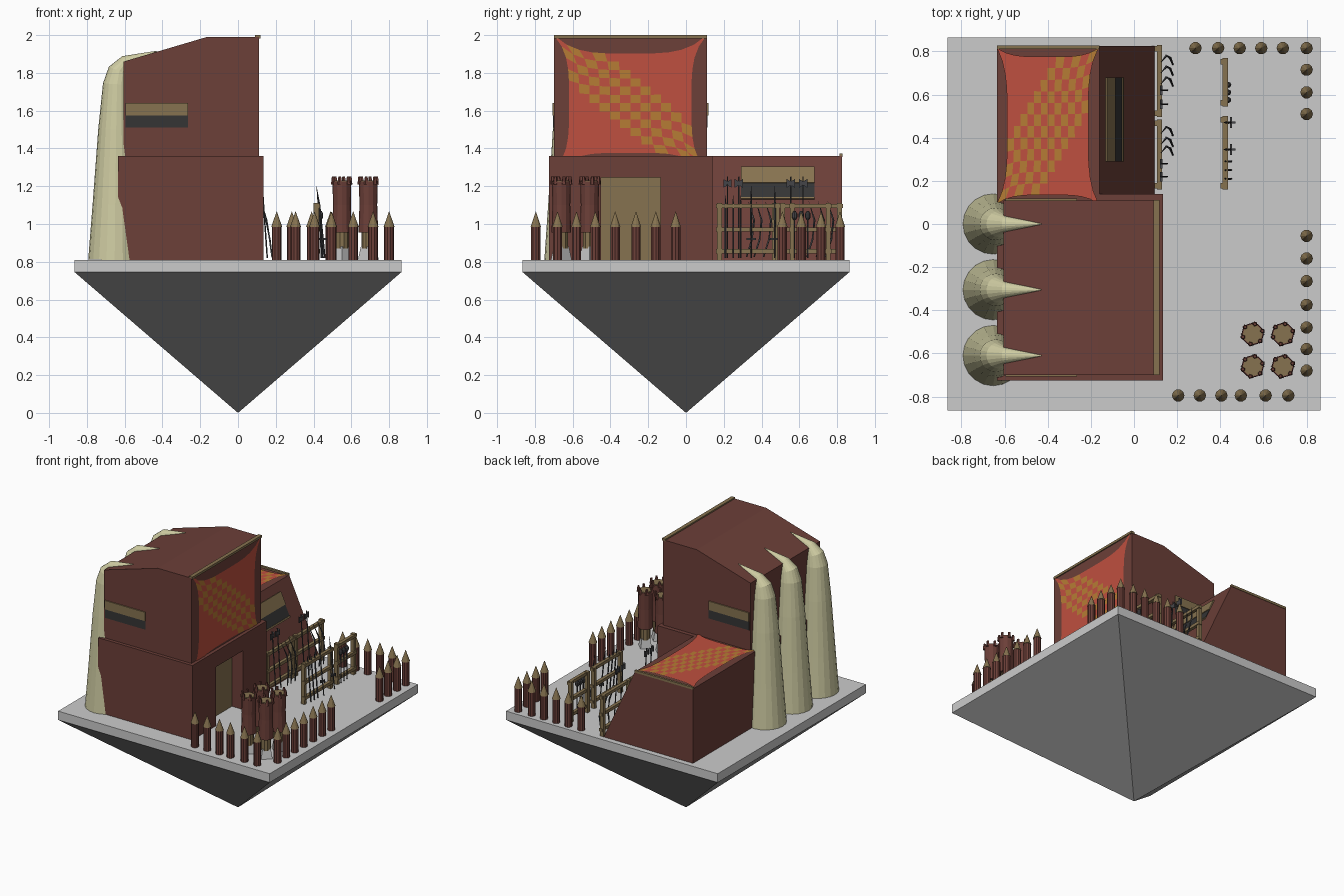
import bpy, bmesh, math
from mathutils import Vector

if "Cube" in bpy.data.objects:
    bpy.data.objects.remove(bpy.data.objects["Cube"])


def mat(name, r, g, b):
    m = bpy.data.materials.new(name)
    m.diffuse_color = (r, g, b, 1)
    m.use_nodes = True
    m.node_tree.nodes["Principled BSDF"].inputs["Base Color"].default_value = m.diffuse_color
    return m


BROWN = mat("brown_plaster", .15, .05, .04)
WOOD = mat("wood", .24, .17, .08)
RED = mat("red_cloth", .52, .08, .05)
ORANGE = mat("orange_cloth", .47, .2, .035)
IVORY = mat("ivory", .62, .6, .36)
DARK = mat("dark_opening", .035, .035, .035)
IRON = mat("iron", .06, .06, .065)


def finish(name, bm, *mats):
    bmesh.ops.recalc_face_normals(bm, faces=bm.faces[:])
    me = bpy.data.meshes.new(name)
    bm.to_mesh(me)
    bm.free()
    ob = bpy.data.objects.new(name, me)
    bpy.context.collection.objects.link(ob)
    for m in mats:
        if m:
            me.materials.append(m)
    return ob


def prism(name, pts, y0, y1, m=None):
    """Extrude an xz profile along y."""
    bm = bmesh.new()
    f = bm.faces.new([bm.verts.new((x, y0, z)) for x, z in pts])
    ext = bmesh.ops.extrude_face_region(bm, geom=[f])["geom"]
    bmesh.ops.translate(bm, vec=(0, y1 - y0, 0),
                        verts=[v for v in ext if isinstance(v, bmesh.types.BMVert)])
    return finish(name, bm, m)


def box(name, x0, x1, y0, y1, z0, z1, m=None):
    return prism(name, [(x0, z0), (x1, z0), (x1, z1), (x0, z1)], y0, y1, m)


def tube(name, path, n, m=None):
    """Sweep circles along (x, y, z, radius) points."""
    bm = bmesh.new()
    P = [Vector(p[:3]) for p in path]
    rings = []
    for i, p in enumerate(P):
        d = P[min(i + 1, len(P) - 1)] - P[max(i - 1, 0)]
        q = d.to_track_quat('Z', 'Y')
        r = path[i][3]
        rings.append([bm.verts.new(p + q @ Vector((r * math.cos(a), r * math.sin(a), 0)))
                      for a in (2 * math.pi * k / n for k in range(n))])
    for a, b in zip(rings, rings[1:]):
        for k in range(n):
            bm.faces.new((a[k], a[(k + 1) % n], b[(k + 1) % n], b[k]))
    bm.faces.new(rings[0])
    bm.faces.new(rings[-1])
    return finish(name, bm, m)


def cloth(name, place, ku, kv, flip, n=12):
    """Checkered hide stretched between its four corners."""
    bm = bmesh.new()
    g = []
    for i in range(n + 1):
        row = []
        for j in range(n + 1):
            u, v = 2 * i / n - 1, 2 * j / n - 1
            row.append(bm.verts.new(place(u * (1 - ku * (1 - v ** 4)), v * (1 - kv * (1 - u ** 4)))))
        g.append(row)
    for i in range(n):
        for j in range(n):
            f = bm.faces.new((g[i][j], g[i + 1][j], g[i + 1][j + 1], g[i][j + 1]))
            d = abs(i - j) if flip else abs(i + j - n + 1)
            f.material_index = int(d <= 4 and (i // 1 + j) % 2 == 0)
    return finish(name, bm, RED, ORANGE)


# Floating base: slab and inverted pyramid
S = .865
box("base_slab", -S, S, -S, S, .745, .81)
bm = bmesh.new()
c = [bm.verts.new((x * S, y * S, .745)) for x, y in ((-1, -1), (1, -1), (1, 1), (-1, 1))]
tip = bm.verts.new((0, 0, 0))
bm.faces.new(c)
for k in range(4):
    bm.faces.new((c[k], c[(k + 1) % 4], tip))
finish("base_pyramid", bm, mat("rock", .3, .3, .3))

# Main hall with recessed doorway
hall = box("lower_hall", -.635, .135, -.725, .14, .81, 1.36, BROWN)
cut = box("door_cutter", .035, .3, -.45, -.135, .7, 1.245)
cut.hide_render = True
cut.hide_viewport = True
mod = hall.modifiers.new("doorway", 'BOOLEAN')
mod.object = cut
mod.operation = 'DIFFERENCE'
mod.solver = 'EXACT'
box("door", .03, .045, -.45, -.135, .81, 1.245, WOOD)
prism("upper_hall", [(-.605, 1.36), (.11, 1.36), (.11, 1.99), (-.165, 1.99), (-.605, 1.86)],
      -.70, .11, BROWN)
box("roof_edge_beam", .09, .118, -.70, .112, 1.983, 2.0, WOOD)

# Upper windows with wooden shutters on both sides
for tag, y, s in (("front", -.70, -1), ("back", .11, 1)):
    y0, y1 = sorted((y - .01 * s, y + .008 * s))
    box(tag + "_shutter", -.595, -.265, y0, y1, 1.575, 1.64, WOOD)
    y0, y1 = sorted((y - .01 * s, y + .003 * s))
    box(tag + "_window", -.595, -.265, y0, y1, 1.51, 1.575, DARK)

# Back wing with sloped front, skylight and roof trim
prism("back_wing", [(-.635, .81), (.095, .81), (-.16, 1.36), (-.635, 1.36)], .14, .825, BROWN)


def slope(z, o):
    return (-.16 + (1.36 - z) * .464 + o, z + o * .46)


for nm, za, zb, o, m in (("wing_shutter", 1.30, 1.215, .008, WOOD),
                         ("wing_window", 1.215, 1.14, .003, DARK),
                         ("wing_sill", 1.14, 1.13, .008, WOOD)):
    prism(nm, [slope(za, -.01), slope(zb, -.01), slope(zb, o), slope(za, o)], .29, .68, m)
box("wing_roof_beam", -.635, -.16, .812, .828, 1.355, 1.372, WOOD)

# Stretched hides
cloth("wall_cloth", lambda u, v: (.115, -.295 + .405 * u, 1.64 + .36 * v), .2, .27, False)
cloth("roof_cloth", lambda u, v: (-.4 + .235 * u, .455 + .36 * v, 1.367), .2, .11, True)

# Three tusks along the left wall
for y in (0, -.305, -.61):
    t = tube("tusk", [(-.653, y, .81, .14), (-.65, y, 1.1, .12), (-.645, y, 1.5, .095),
                      (-.64, y, 1.74, .075), (-.628, y, 1.81, .06), (-.595, y, 1.855, .038),
                      (-.43, y, 1.915, .002)], 20, IVORY)

# Palisade stakes
stakes = [(x, -.795) for x in (.205, .305, .405, .495, .61, .715)]
stakes += [(.8, y) for y in (-.68, -.58, -.48, -.375, -.265, -.16, -.055, .51, .61, .715, .815)]
stakes += [(x, .815) for x in (.285, .39, .49, .59, .69)]
for x, y in stakes:
    tube("stake", [(x, y, .81, .026), (x, y, .99, .026)], 10, BROWN)
    tube("stake_tip", [(x, y, .985, .029), (x, y, 1.065, .001)], 10, WOOD)

# Four training posts: stone foot, wooden core, padded jacket with ragged rim
for x in (.55, .69):
    for y in (-.51, -.66):
        tube("post_foot", [(x, y, .81, .055), (x, y, .88, .04)], 4)
        tube("post_core", [(x, y, .87, .036), (x, y, .97, .036)], 10, WOOD)
        tube("post_jacket", [(x, y, .955, .052), (x, y, 1.1, .047), (x, y, 1.225, .05)], 12, BROWN)
        tube("post_top", [(x, y, 1.22, .045), (x, y, 1.23, .045)], 12, WOOD)
        for k in range(6):
            a = k * math.pi / 3 + .3
            px, py = x + .047 * math.cos(a), y + .047 * math.sin(a)
            tube("jacket_rim", [(px, py, 1.21, .013), (px, py, 1.252, .008)], 5, BROWN)

# Weapon racks
for x, y0, y1 in ((.11, .165, .48), (.11, .5, .825), (.415, .165, .495), (.415, .55, .765)):
    for y in (y0, y1 - .025):
        box("rack_post", x - .014, x + .014, y, y + .025, .81, 1.11, WOOD)
    for z in (.845, .96, 1.085):
        box("rack_rail", x - .004, x + .02, y0 - .005, y1 + .005, z, z + .022, WOOD)

# Curved blades and axes on the near rack
for y in (.35, .39, .44, .67, .72, .77):
    tube("curved_blade", [(.125, y - .02, 1.12, .001), (.15, y + .01, 1.02, .006),
                          (.168, y, .92, .006), (.18, y - .03, .825, .004)], 4, IRON)
for y in (.22, .28, .555, .62):
    tube("axe_shaft", [(.155, y, .82, .004), (.125, y, 1.25, .004)], 5, IRON)
    for s in (-1, 1):
        h = box("axe_head", .121, .131, y, y + .022 * s, 1.205, 1.225, IRON)
        for v in h.data.vertices:
            if abs(v.co.y - y) > .01:
                v.co.z += .013 if v.co.z > 1.215 else -.013

# Spears, swords and maces on the far rack
for y in (.345, .47):
    tube("long_sword", [(.46, y, .82, .004), (.43, y, 1.1, .006), (.415, y, 1.2, .001)], 4, IRON)
    box("sword_guard", .446, .454, y - .025, y + .025, .915, .925, IRON)
    box("sword_cross_guard", .43, .47, y - .004, y + .004, .915, .925, IRON)
for y in (.21, .25, .29):
    tube("short_spear", [(.45, y, .82, .005), (.425, y, 1.1, .005), (.42, y, 1.15, .001)], 5, IRON)
for y in (.575, .61, .645):
    tube("mace_shaft", [(.44, y, .82, .004), (.437, y, 1.04, .004)], 5, IRON)
    tube("mace_head", [(.437, y, 1.02, .006), (.437, y, 1.035, .014),
                       (.437, y, 1.055, .014), (.437, y, 1.07, .005)], 8, IRON)
